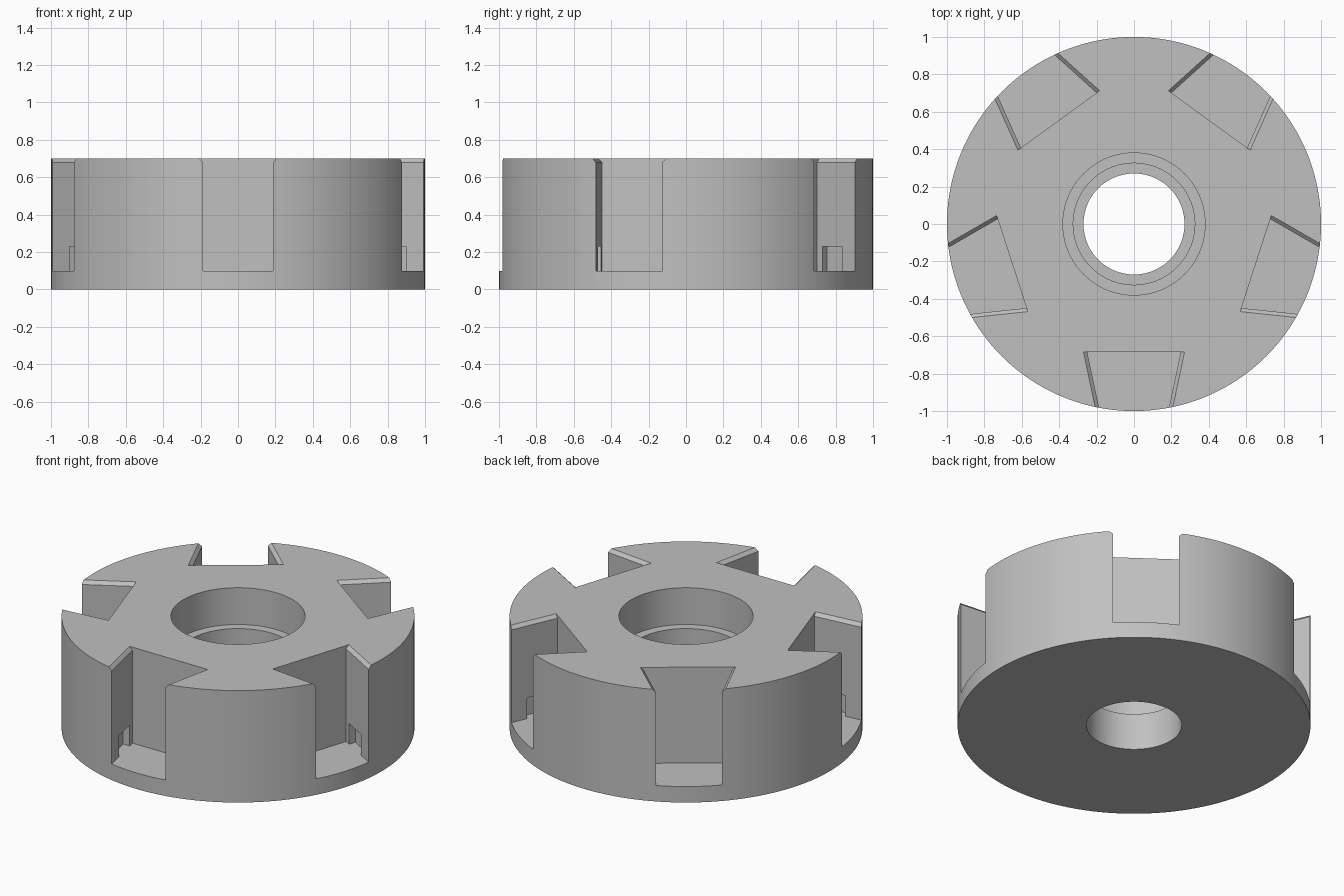
import bpy, bmesh, math
from mathutils import Matrix

if "Cube" in bpy.data.objects:
    bpy.data.objects.remove(bpy.data.objects["Cube"])

HEIGHT, FLOOR, STEPS = 0.70, 0.10, 160
SLOT_IN = 0.685
CHAMFER = 0.02


def half_width(r):
    """Half width of the tapering slot at distance r from the axis."""
    return 0.25 - 0.212 * (r - SLOT_IN)


def make_object(name, bm):
    bmesh.ops.recalc_face_normals(bm, faces=bm.faces)
    mesh = bpy.data.meshes.new(name)
    bm.to_mesh(mesh)
    bm.free()
    obj = bpy.data.objects.new(name, mesh)
    bpy.context.collection.objects.link(obj)
    return obj


def loft(bm, ring_a, ring_b, matrix):
    """Solid between two matching outlines."""
    a = [bm.verts.new(matrix @ Matrix.Translation(p).translation) for p in ring_a]
    b = [bm.verts.new(matrix @ Matrix.Translation(p).translation) for p in ring_b]
    n = len(a)
    bm.faces.new(a)
    bm.faces.new(b[::-1])
    for i in range(n):
        j = (i + 1) % n
        bm.faces.new((a[i], b[i], b[j], a[j]))


def slot_section(r):
    """Slot outline with flared (chamfered) upper edges."""
    w = half_width(r)
    half = [(w, FLOOR), (w, HEIGHT - CHAMFER), (w + 2 * CHAMFER, HEIGHT + CHAMFER)]
    pts = half + [(-x, z) for x, z in reversed(half)]
    return [(x, -r, z) for x, z in pts]


def notch_outline(side, z):
    """Small pocket at the foot of a slot wall."""
    r0, r1 = 0.725, 0.88
    pts = [(half_width(r0) - 0.03, r0), (half_width(r0) + 0.045, r0),
           (half_width(r1) + 0.045, r1), (half_width(r1) - 0.03, r1)]
    return [(side * x, -r, z) for x, r in pts]


# Round body with a stepped bore
profile = [(0.27, 0), (1, 0), (1, HEIGHT), (0.38, HEIGHT),
           (0.38, 0.47), (0.325, 0.47), (0.325, 0.23), (0.27, 0.23)]
bm = bmesh.new()
rings = []
for s in range(STEPS):
    a = math.tau * s / STEPS
    rings.append([bm.verts.new((r * math.cos(a), r * math.sin(a), z)) for r, z in profile])
for s in range(STEPS):
    p, q = rings[s], rings[(s + 1) % STEPS]
    for i in range(len(profile)):
        j = (i + 1) % len(profile)
        bm.faces.new((p[i], q[i], q[j], p[j]))
body = make_object("slotted_disc", bm)

# Cutters for the five dovetail slots and their wall pockets
slots, notches = bmesh.new(), bmesh.new()
for k in range(5):
    turn = Matrix.Rotation(math.tau * k / 5, 4, 'Z')
    loft(slots, slot_section(SLOT_IN), slot_section(1.1), turn)
    for side in (-1, 1):
        loft(notches, notch_outline(side, FLOOR), notch_outline(side, 0.23), turn)
cutters = [make_object("slot_cutter", slots), make_object("pocket_cutter", notches)]

bpy.context.view_layer.objects.active = body
body.select_set(True)
for cutter in cutters:
    cutter.hide_render = True
    mod = body.modifiers.new("cut", 'BOOLEAN')
    mod.operation = 'DIFFERENCE'
    mod.solver = 'EXACT'
    mod.object = cutter
    bpy.ops.object.modifier_apply(modifier=mod.name)
    bpy.data.objects.remove(cutter)

# Plain grey metal, smooth round walls with crisp edges
grey = bpy.data.materials.new("plain_grey")
grey.diffuse_color = (0.53, 0.53, 0.53, 1)
grey.use_nodes = True
grey.node_tree.nodes["Principled BSDF"].inputs["Base Color"].default_value = grey.diffuse_color
body.data.materials.clear()
body.data.materials.append(grey)
bpy.ops.object.shade_smooth_by_angle(angle=math.radians(30))
